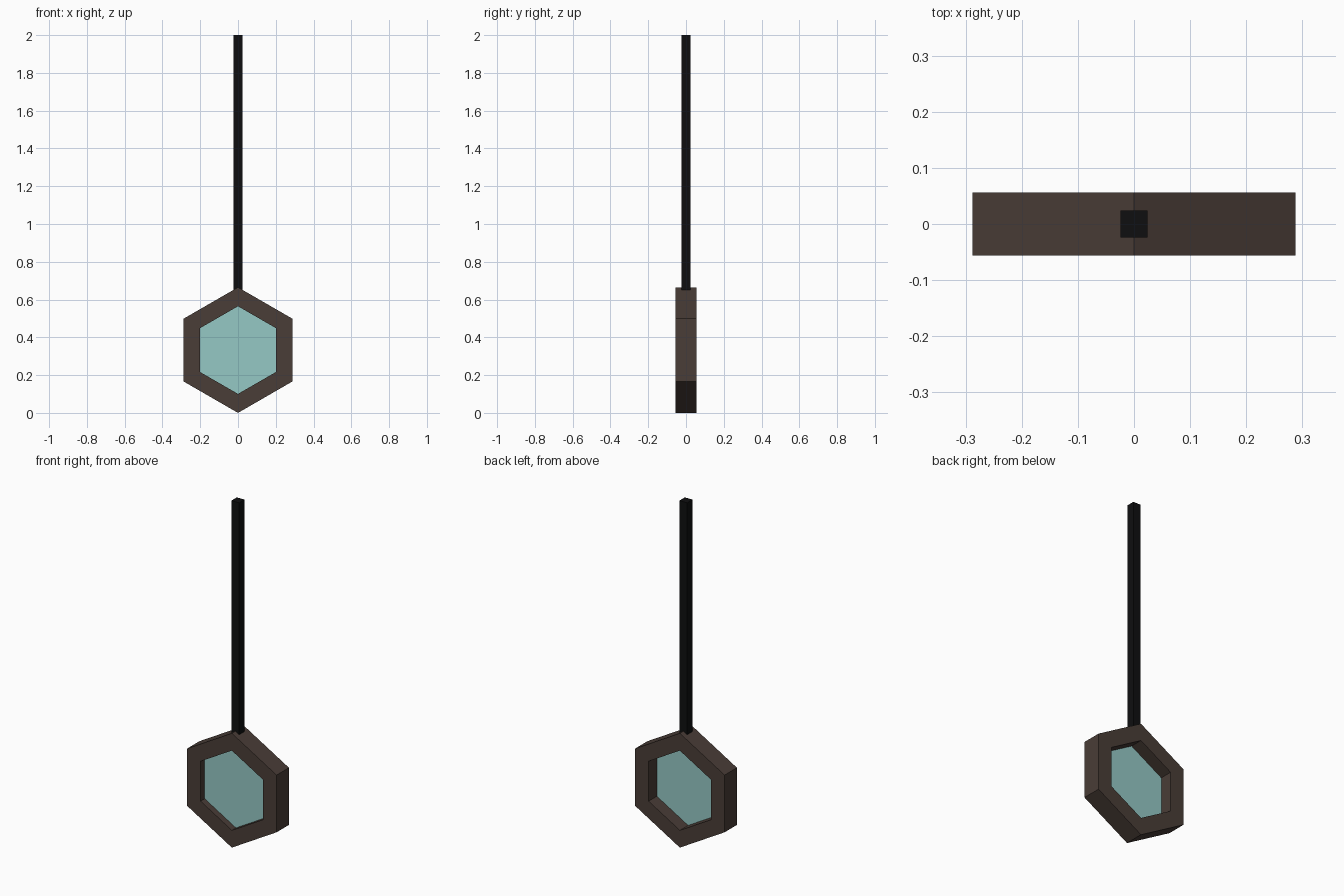
import bpy, bmesh, math

if "Cube" in bpy.data.objects:
    bpy.data.objects.remove(bpy.data.objects["Cube"])

CZ = 0.3325                 # height of hexagon centre
R_OUT, R_IN = 0.3325, 0.232
HALF_D = 0.0565             # half depth of frame
GLASS_Y = -0.019


def material(name, rgb):
    m = bpy.data.materials.new(name)
    m.diffuse_color = (*rgb, 1)
    m.use_nodes = True
    m.node_tree.nodes["Principled BSDF"].inputs["Base Color"].default_value = m.diffuse_color
    return m


def finish(name, bm, mat):
    me = bpy.data.meshes.new(name)
    bm.to_mesh(me)
    bm.free()
    me.materials.append(mat)
    ob = bpy.data.objects.new(name, me)
    bpy.context.collection.objects.link(ob)
    return ob


def hexagon(bm, r, y):
    return [bm.verts.new((r * math.sin(i * math.pi / 3), y,
                          CZ + r * math.cos(i * math.pi / 3))) for i in range(6)]


wood = material("dark_brown", (0.068, 0.047, 0.038))
black = material("black", (0.0045, 0.0048, 0.005))
teal = material("pale_teal", (0.30, 0.58, 0.555))

# Hexagonal frame: four rings joined into a closed tube
bm = bmesh.new()
rings = [hexagon(bm, r, y) for r, y in ((R_OUT, -HALF_D), (R_OUT, HALF_D),
                                        (R_IN, HALF_D), (R_IN, -HALF_D))]
for k in range(4):
    a, b = rings[k], rings[(k + 1) % 4]
    for i in range(6):
        j = (i + 1) % 6
        bm.faces.new((a[i], a[j], b[j], b[i]))
bmesh.ops.recalc_face_normals(bm, faces=bm.faces)
finish("hexagon_frame", bm, wood)

# Glass pane, nearer the front
bm = bmesh.new()
bm.faces.new(hexagon(bm, R_IN, GLASS_Y))
bmesh.ops.recalc_face_normals(bm, faces=bm.faces)
finish("glass_pane", bm, teal)

# Square hanging rod
bm = bmesh.new()
bmesh.ops.create_cube(bm, size=1)
z0, z1 = 0.65, 2.0
for v in bm.verts:
    v.co.x *= 0.049
    v.co.y *= 0.049
    v.co.z = z1 if v.co.z > 0 else z0
finish("hanging_rod", bm, black)
